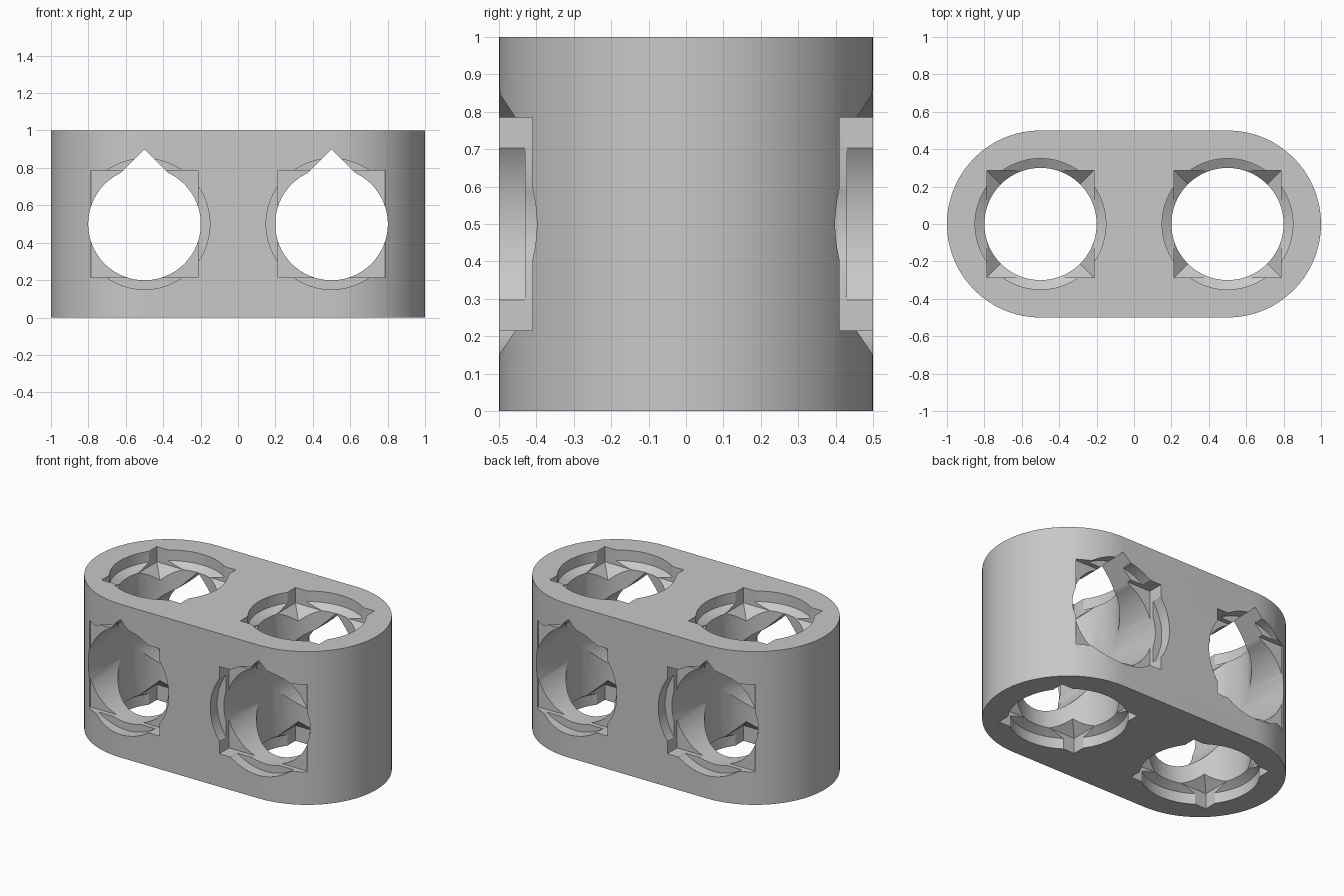
import bpy, bmesh, math
from mathutils import Matrix, Vector

cube = bpy.data.objects.get("Cube")
if cube:
    bpy.data.objects.remove(cube, do_unlink=True)

SIDES = 72
MID = 0.5          # height of the beam centre
RIM = 0.35         # round recess radius
CORNER = 0.285 * math.sqrt(2)  # square recess, centre to corner

grey = bpy.data.materials.new("light grey")
grey.use_nodes = True
colour = (0.58, 0.58, 0.58, 1)
grey.diffuse_color = colour
grey.node_tree.nodes["Principled BSDF"].inputs["Base Color"].default_value = colour


def loft(name, rings, matrix=Matrix()):
    """Closed solid through a stack of rings of equal point count."""
    bm = bmesh.new()
    loops = [[bm.verts.new(p) for p in ring] for ring in rings]
    for a, b in zip(loops, loops[1:]):
        for i in range(len(a)):
            j = (i + 1) % len(a)
            bm.faces.new((a[i], a[j], b[j], b[i]))
    bm.faces.new(loops[0])
    bm.faces.new(loops[-1])
    bm.transform(matrix)
    bmesh.ops.recalc_face_normals(bm, faces=bm.faces)
    mesh = bpy.data.meshes.new(name)
    bm.to_mesh(mesh)
    bm.free()
    mesh.materials.append(grey)
    obj = bpy.data.objects.new(name, mesh)
    bpy.context.collection.objects.link(obj)
    return obj


def ring(sides, radius, z):
    angles = [math.tau * (i + 0.5) / sides for i in range(sides)]
    return [Vector((radius * math.cos(a), radius * math.sin(a), z)) for a in angles]


def bore(name, profile, matrix, sides=SIDES):
    return loft(name, [ring(sides, r, z) for r, z in profile], matrix)


# Beam body with rounded ends
half = SIDES // 2
outline = []
for side in (1, -1):
    for i in range(half + 1):
        a = math.pi * i / half - math.pi / 2
        outline.append((side * (0.5 + 0.5 * math.cos(a)), side * 0.5 * math.sin(a)))
beam = loft("beam", [[(x, y, z) for x, y in outline] for z in (0, 1)])

# Cutters for the two upright and two cross holes
cutters = []
tip = [(0, 0), (0.2, 0.2), (0, 0.4), (-0.2, 0.2)]
for x in (-0.5, 0.5):
    centre = Matrix.Translation((x, 0, MID))
    for upright in (True, False):
        axis = centre if upright else centre @ Matrix.Rotation(math.pi / 2, 4, "X")
        # Slightly unequal bores cross each other cleanly
        radius = 0.3 if upright else 0.301
        cutters.append(bore("bore_cutter", [(radius, -0.6), (radius, 0.6)], axis))
        for flip in (0, math.pi):
            end = axis @ Matrix.Rotation(flip, 4, "X")
            round_cut = [(RIM, 0.55), (RIM, 0.43)]
            square_cut = [(CORNER, 0.56), (CORNER, 0.4)]
            if upright:  # sloped floors
                round_cut.append((RIM - 0.06, 0.394))
                square_cut.append((CORNER * 0.65, 0.4 - 0.285 * 0.35))
            cutters.append(bore("round_recess_cutter", round_cut, end))
            cutters.append(bore("square_recess_cutter", square_cut, end, 4))
    # Pointed roof of the cross hole
    cutters.append(loft("roof_cutter", [[(u, y, v) for u, v in tip]
                                        for y in (-0.62, 0.62)], centre))

for cutter in cutters:
    cutter.hide_render = True
    mod = beam.modifiers.new(cutter.name, "BOOLEAN")
    mod.operation = "DIFFERENCE"
    mod.solver = "MANIFOLD"
    mod.object = cutter

# Bake the cuts and drop the cutters
depsgraph = bpy.context.evaluated_depsgraph_get()
baked = bpy.data.meshes.new_from_object(beam.evaluated_get(depsgraph))
beam.modifiers.clear()
beam.data = baked
for cutter in cutters:
    bpy.data.objects.remove(cutter, do_unlink=True)

bpy.ops.object.select_all(action="DESELECT")
beam.select_set(True)
bpy.context.view_layer.objects.active = beam
bpy.ops.object.shade_smooth_by_angle(angle=math.radians(25))
